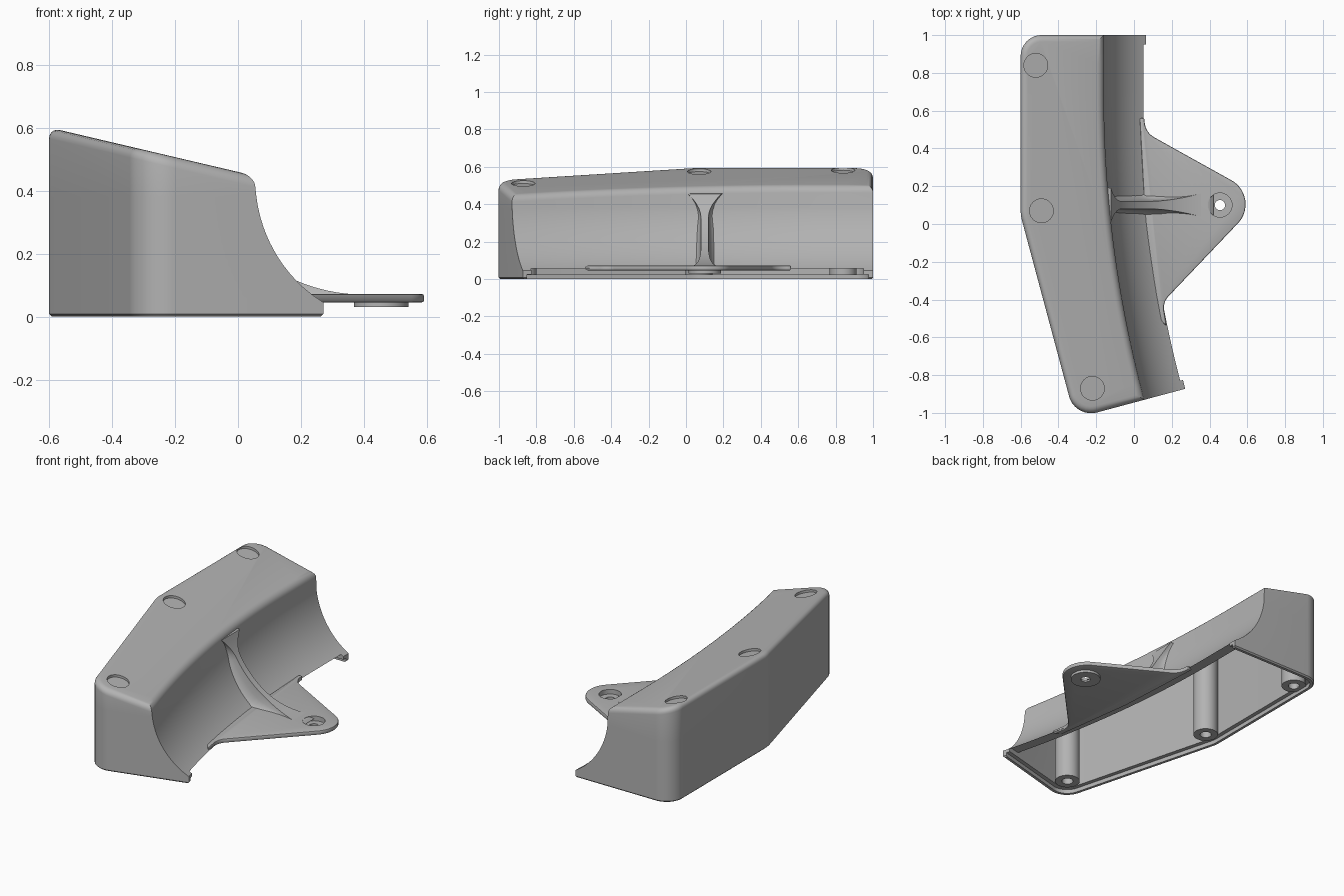
import bpy, bmesh, math
from mathutils import Vector

cube = bpy.data.objects.get("Cube")
if cube:
    bpy.data.objects.remove(cube, do_unlink=True)

grey = bpy.data.materials.new("plain grey")
grey.use_nodes = True
grey.diffuse_color = (0.45, 0.45, 0.45, 1)
grey.node_tree.nodes["Principled BSDF"].inputs["Base Color"].default_value = (0.45, 0.45, 0.45, 1)

WALL, BEND = 0.05, math.radians(15)
PATH = Vector((6.14, 0.70))      # centre of the long bend
PATH_R, COVE_R = 6.3, 0.46


def roof(p, drop=0.0):
    return 0.45 - 0.235 * (p[0] - 0.04) - drop


def cove(z, r=COVE_R):
    """Sideways offset of the scooped wall at height z."""
    return COVE_R - math.sqrt(r * r - (min(z, 0.44) - 0.44) ** 2)


def on_path(a, o):
    return PATH - (PATH_R - o) * Vector((math.cos(a), math.sin(a)))


def fillet(prev, p, nxt, r, n=8):
    u, v = (prev - p).normalized(), (nxt - p).normalized()
    h = u.angle(v) / 2
    c = p + (u + v).normalized() * (r / math.sin(h))
    a, b = p + u * (r / math.tan(h)) - c, p + v * (r / math.tan(h)) - c
    return [c + a.lerp(b, k / n).normalized() * r for k in range(n + 1)]


def outline(inset, o):
    """Plan of the housing: scooped side, then the bent outer side."""
    x0, y0 = -0.6 + inset, 1 - inset
    end = BEND - inset / PATH_R
    pts = [Vector((PATH.x - PATH_R + o, y)) for y in (y0, 0.85)]
    pts += [on_path(end * k / 28, o) for k in range(29)]
    front = on_path(end, -0.38 + inset)
    bend = Vector((x0, front.y + (front.x - x0) / math.tan(BEND)))
    back = Vector((x0, y0))
    pts += fillet(pts[-1], front, bend, 0.12 - inset)
    pts += fillet(front, bend, back, 0.2)
    pts += fillet(bend, back, pts[0], 0.11 - inset)
    return pts


def ring(pts, z):
    return [Vector((p[0], p[1], z(p) if callable(z) else z)) for p in pts]


def circle(c, r, z, n=32):
    return ring([(c[0] + r * math.cos(math.tau * k / n),
                  c[1] + r * math.sin(math.tau * k / n)) for k in range(n)], z)


def loft(name, rings, closed=False):
    bm = bmesh.new()
    rows = [[bm.verts.new(p) for p in r] for r in rings]
    n = len(rows[0])
    pairs = list(zip(rows, rows[1:])) + ([(rows[-1], rows[0])] if closed else [])
    for a, b in pairs:
        for k in range(n):
            bm.faces.new((a[k], a[(k + 1) % n], b[(k + 1) % n], b[k]))
    if not closed:
        bm.faces.new(rows[0])
        bm.faces.new(rows[-1])
    bmesh.ops.recalc_face_normals(bm, faces=bm.faces)
    mesh = bpy.data.meshes.new(name)
    bm.to_mesh(mesh)
    bm.free()
    mesh.materials.append(grey)
    ob = bpy.data.objects.new(name, mesh)
    bpy.context.collection.objects.link(ob)
    return ob


def activate(ob):
    bpy.ops.object.select_all(action='DESELECT')
    ob.select_set(True)
    bpy.context.view_layer.objects.active = ob


def cut(ob, cutter):
    cutter.hide_render = True
    m = ob.modifiers.new("cut", 'BOOLEAN')
    m.operation, m.solver, m.object = 'DIFFERENCE', 'EXACT', cutter
    activate(ob)
    bpy.ops.object.modifier_apply(modifier=m.name)
    bpy.data.objects.remove(cutter, do_unlink=True)


def smooth(ob, deg=28):
    activate(ob)
    bpy.ops.object.shade_smooth_by_angle(angle=math.radians(deg))


# Housing: outer skin with a rounded roof edge
levels = [0.045 + 0.335 * k / 14 for k in range(15)]
rings = [ring(outline(0.008, cove(0.045) - 0.008), 0), ring(outline(0, cove(0.045)), 0.008)]
rings += [ring(outline(0, cove(z)), z) for z in levels]
R = 0.035
for k in range(6):
    a = k * math.pi / 10
    i = R * (1 - math.cos(a))
    drop = R * (1 - math.sin(a))
    rings.append(ring(outline(i, cove(0.42) - i), lambda p, d=drop: roof(p, d)))
housing = loft("housing", rings)

# Cavity, open below and under the scooped wall, with a stepped rim
inner = COVE_R + 0.04
rings = [ring(outline(i, 0.45), z) for i, z in
         ((WALL / 2, -0.1), (WALL / 2, 0.025), (WALL, 0.025), (WALL, 0.055))]
rings += [ring(outline(WALL, cove(z, inner)), z) for z in
          [0.055 + 0.305 * k / 12 for k in range(13)]]
rings.append(ring(outline(WALL, cove(0.44, inner)), lambda p: roof(p, 0.045)))
cut(housing, loft("cavity_cutter", rings))

# Screw posts inside, with shallow round recesses in the roof above them
for name, c in (("back", (-0.52, 0.84)), ("middle", (-0.49, 0.07)), ("front", (-0.22, -0.87))):
    cut(housing, loft("recess_cutter", [circle(c, 0.063, lambda p: roof(p, 0.015)),
                                        circle(c, 0.063, lambda p: roof(p, -0.08))]))
    post = loft(name + "_screw_post", [circle(c, 0.072, lambda p: roof(p, 0.03)),
                                       circle(c, 0.072, 0.02),
                                       circle(c, 0.033, 0.02),
                                       circle(c, 0.033, 0.35)])
    smooth(post)
smooth(housing)

# Mounting flange
corners = [((0.03, 0.56), 0), ((0.055, 0.56), 0), ((0.06, 0.485), 0.1), ((0.68, 0.14), 0.145),
           ((0.152, -0.415), 0.09), ((0.172, -0.54), 0), ((0.13, -0.5), 0), ((0.06, 0), 0)]
plan = []
for k, (p, r) in enumerate(corners):
    p, prev, nxt = (Vector(q) for q in (p, corners[k - 1][0], corners[(k + 1) % len(corners)][0]))
    plan += fillet(prev, p, nxt, r, 12) if r else [p]
flange = loft("mounting_flange", [ring(plan, 0.045), ring(plan, 0.072)])
bevel = flange.modifiers.new("edge", 'BEVEL')
bevel.width, bevel.segments, bevel.limit_method = 0.007, 2, 'ANGLE'
bevel.angle_limit = math.radians(60)
activate(flange)
bpy.ops.object.modifier_apply(modifier=bevel.name)
HOLE = (0.455, 0.1)
cut(flange, loft("hole_cutter", [circle(HOLE, 0.064, 0), circle(HOLE, 0.064, 0.2)]))
smooth(flange)

# Stepped washer seat in the flange
seat = loft("screw_seat", [circle(HOLE, r, z) for r, z in
                           ((0.087, 0.055), (0.087, 0.03), (0.027, 0.03),
                            (0.027, 0.042), (0.066, 0.042), (0.066, 0.055))], closed=True)
smooth(seat)

# Curved rib from the scooped wall down to the flange
side = [(0, 0.05), (0.15, 0.03), (0.35, 0.014), (0.65, 0.004), (1, 0)]
rings = []
for k in range(25):
    t = k / 24
    a = math.radians(197 + 73 * t)
    crest = Vector((0.4 + 0.545 * math.cos(a), 0.615 + 0.545 * math.sin(a)))
    mid = Vector((0.328, 0.44))
    base = mid + (crest - mid).normalized() * 0.48
    base.y = max(base.y, 0.055)
    half = 0.02 + 0.07 * max(0, 1 - t / 0.2) ** 2 + 0.055 * max(0, 2 * t - 1) ** 2
    flare = min(1, (crest - base).length / 0.08)
    right = [(base.lerp(crest, f), half + e * flare) for f, e in side]
    rings.append([Vector((p.x, 0.1 + w, p.y)) for p, w in right] +
                 [Vector((p.x, 0.1 - w, p.y)) for p, w in reversed(right)])
rib = loft("flange_rib", rings)
smooth(rib, 40)
